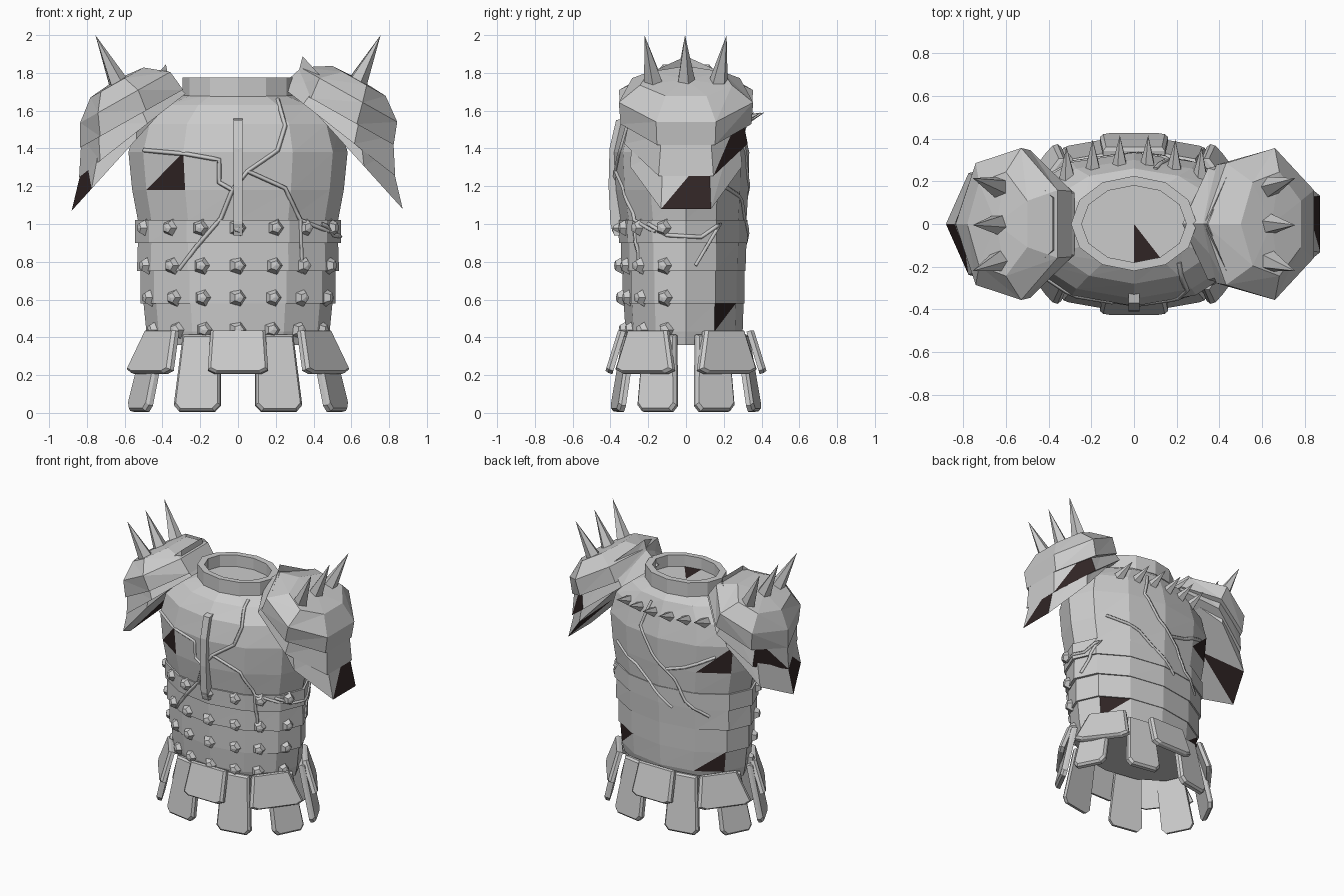
import bpy, bmesh, math
from mathutils import Vector as V
from mathutils.bvhtree import BVHTree

if "Cube" in bpy.data.objects:
    bpy.data.objects.remove(bpy.data.objects["Cube"])

DARK = bpy.data.materials.new("dark_scar")
DARK.diffuse_color = (0.03, 0.018, 0.018, 1)
DARK.use_nodes = True
DARK.node_tree.nodes["Principled BSDF"].inputs["Base Color"].default_value = DARK.diffuse_color
GREY = bpy.data.materials.new("grey_metal")
GREY.diffuse_color = (0.8, 0.8, 0.8, 1)
GREY.use_nodes = True
GREY.node_tree.nodes["Principled BSDF"].inputs["Base Color"].default_value = GREY.diffuse_color


def make(name, verts, faces, scars=()):
    """Mesh object; the face nearest to each scar point turns dark."""
    bm = bmesh.new()
    vs = [bm.verts.new(v) for v in verts]
    for f in faces:
        bm.faces.new([vs[i] for i in f])
    bmesh.ops.recalc_face_normals(bm, faces=bm.faces)
    for s in scars:
        min(bm.faces, key=lambda f: (f.calc_center_median() - V(s)).length).material_index = 1
    me = bpy.data.meshes.new(name)
    bm.to_mesh(me)
    bm.free()
    if scars:
        me.materials.append(GREY)
        me.materials.append(DARK)
    ob = bpy.data.objects.new(name, me)
    bpy.context.collection.objects.link(ob)
    return ob


def loft(name, rings, bottom=None, top=None, scars=()):
    n = len(rings[0])
    verts = [p for r in rings for p in r]
    faces = []
    for j in range(len(rings) - 1):
        for i in range(n):
            a, b = j * n + i, j * n + (i + 1) % n
            faces += [(a, b, b + n), (a, b + n, a + n)]
    for tip, start in ((bottom, 0), (top, (len(rings) - 1) * n)):
        if tip:
            verts.append(tip)
            faces += [(start + i, start + (i + 1) % n, len(verts) - 1) for i in range(n)]
    return make(name, verts, faces, scars)


def cone(name, base, tip, r1, r2=0.0, sides=5):
    base, tip = V(base), V(tip)
    d = tip - base
    q = d.to_track_quat('Z', 'Y')
    ring = lambda c, r: [c + q @ V((r * math.cos(k * math.tau / sides), r * math.sin(k * math.tau / sides), 0))
                         for k in range(sides)]
    if r2:
        return loft(name, [ring(base, r1), ring(tip, r2)], bottom=base, top=tip + d * 0.15)
    return loft(name, [ring(base, r1)], bottom=base, top=tip)


def oval(z, rx, yf, yb, n=12):
    out = []
    for k in range(n):
        a = k * math.tau / n
        s = math.sin(a)
        out.append(V((rx * math.cos(a), s * (yb if s > 0 else yf), z)))
    return out


# Torso: twelve-sided shell with stepped belly bands
prof = [(.36, .47, .30, .28), (.43, .485, .32, .30), (.58, .50, .33, .305), (.58, .515, .335, .31),
        (.75, .515, .335, .31), (.75, .535, .345, .315), (.90, .53, .345, .32), (.90, .545, .355, .325),
        (1.02, .545, .36, .325), (1.02, .53, .35, .32), (1.18, .56, .375, .33), (1.38, .58, .385, .335),
        (1.53, .54, .35, .30), (1.63, .42, .28, .26), (1.69, .27, .20, .20)]
torso = loft("torso", [oval(*p) for p in prof], bottom=V((0, 0, .36)), top=V((0, 0, 1.69)),
             scars=[(-.35, -.32, 1.25), (.04, -.12, 1.69), (.42, .2, .5), (-.42, .2, .5), (-.45, .2, 1.25)])
tree = BVHTree.FromPolygons([v.co for v in torso.data.vertices], [p.vertices for p in torso.data.polygons])


def hit(origin, target):
    o, t = V(origin), V(target)
    p, nrm, _, _ = tree.ray_cast(o, (t - o).normalized())
    return p, nrm


# Collar ring
loft("collar", [oval(1.67, .25, .185, .185), oval(1.67, .295, .22, .225), oval(1.775, .295, .22, .225),
                oval(1.775, .245, .18, .18), oval(1.68, .245, .18, .18)])

# Studs on the front of the belly bands
for z in (.44, .61, .78, .98):
    for deg in (-70, -43, -22, 0, 22, 43, 70):
        a = math.radians(deg)
        p, nrm = hit((1.1 * math.sin(a), -.72 * math.cos(a), z), (0, 0, z))
        nrm = V((nrm.x, nrm.y, 0)).normalized()
        cone("stud", p - nrm * .01, p + nrm * .03, .05, .027)

# Row of spikes across the upper back
for x in (-.31, -.19, -.065, .065, .19, .31):
    p, _ = hit((x, 2, 1.53), (x, 0, 1.53))
    cone("back_spike", p - V((0, .03, 0)), (x * 1.02, p.y + .125, 1.59), .042)

# Raised ridge down the middle of the chest
ridge = [(-.30, 1.565), (-.37, 1.55), (-.405, 1.4), (-.41, 1.2), (-.40, 1.0), (-.38, .94), (-.33, .94)]
loft("chest_ridge", [[V((-.025, y, z)) for y, z in ridge], [V((.025, y, z)) for y, z in ridge]],
     bottom=V((-.025, -.36, 1.25)), top=V((.025, -.36, 1.25)))


# Raised crack lines projected on the torso
def crack(pts, axis, side):
    path = []
    for (u0, z0), (u1, z1) in zip(pts, pts[1:]):
        for k in range(6):
            u, z = u0 + (u1 - u0) * k / 5, z0 + (z1 - z0) * k / 5
            o, t = ((u, 2 * side, z), (u, 0, z)) if axis == 'y' else ((2 * side, u, z), (0, u, z))
            p, _ = hit(o, t)
            if p:
                path.append(p)
    cu = bpy.data.curves.new("crack", 'CURVE')
    cu.dimensions = '3D'
    cu.bevel_depth, cu.bevel_resolution, cu.use_fill_caps = .012, 0, True
    sp = cu.splines.new('POLY')
    sp.points.add(len(path) - 1)
    for q, p in zip(sp.points, path):
        q.co = (*p, 1)
    bpy.context.collection.objects.link(bpy.data.objects.new("crack", cu))


for pts in ([(.21, 1.66), (.25, 1.52), (.21, 1.39), (.05, 1.28), (-.03, 1.18), (-.09, 1.03), (-.22, .88), (-.31, .76)],
            [(-.5, 1.39), (-.27, 1.37), (-.1, 1.34), (-.1, 1.22), (-.03, 1.18)],
            [(.05, 1.28), (.25, 1.19), (.33, 1.02), (.48, .96)], [(.33, 1.02), (.34, .74)]):
    crack(pts, 'y', -1)
for pts in ([(.1, 1.6), (.16, 1.42), (.05, 1.25), (-.12, 1.1), (-.2, .95), (-.35, .85)],
            [(.42, 1.2), (.2, 1.12), (.05, 1.0), (-.1, .88)], [(-.4, 1.3), (-.2, 1.2), (-.06, 1.16)]):
    crack(pts, 'y', 1)
crack([(-.2, 1.0), (-.1, .94), (.08, .93), (.18, 1.0), (.05, .78)], 'x', 1)


# Skirt flaps
def flap(top, bot, yaw, wt, wb, th=.04):
    top, bot = V(top), V(bot)
    side = V((-math.sin(yaw), math.cos(yaw), 0))
    nrm = side.cross(top - bot).normalized()
    if nrm.dot(V((math.cos(yaw), math.sin(yaw), 0))) < 0:
        nrm = -nrm
    outline = [(-wt / 2, 0), (wt / 2, 0), (wb / 2, .92), (wb * .38, 1), (-wb * .38, 1), (-wb / 2, .92)]
    back = [top.lerp(bot, v) + side * u for u, v in outline]
    mid = [p + nrm * th * .6 for p in back]
    front = [top.lerp(bot, .5 + (v - .5) * .94) + side * u * .9 + nrm * th for u, v in outline]
    verts = back + mid + front
    faces = [(5, 4, 3, 2, 1, 0), tuple(range(12, 18))]
    faces += [(j + i, j + (i + 1) % 6, j + 6 + (i + 1) % 6, j + 6 + i) for j in (0, 6) for i in range(6)]
    make("skirt_flap", verts, faces)


for sy in (-1, 1):
    flap((0, sy * .32, .43), (0, sy * .39, .205), sy * math.pi / 2, .29, .32)
    for sx in (-1, 1):
        def put(tx, ty, zt, bx, by, zb, deg, wt, wb):
            yaw = math.atan2(sy * math.sin(math.radians(deg)), sx * math.cos(math.radians(deg)))
            flap((sx * tx, sy * ty, zt), (sx * bx, sy * by, zb), yaw, wt, wb)
        put(.19, .28, .41, .215, .345, .005, 80, .20, .25)
        put(.42, .13, .41, .51, .145, .005, 27, .19, .23)
        put(.39, .19, .43, .46, .21, .205, 37, .26, .38)


# Shoulder guards: three stacked seven-sided shells and three spikes
def shoulder(s):
    phase = math.tau / 14 if s > 0 else 0
    angles = [phase + k * math.tau / 7 for k in range(7)]

    def shell(name, c, t, rings, scars=(), peak=None):
        """rings: radius along the slope, radius in y, height, shift along the slope"""
        c, t = V(c), V(t).normalized()
        n = V((-t.y, t.x))
        loops = []
        for r, ry, h, shift in rings:
            pts = [c + t * (r * math.cos(a) + shift) + n * h for a in angles]
            loops.append([V((s * p.x, ry * math.sin(a), p.y)) for p, a in zip(pts, angles)])
        top = V((s * peak[0], 0, peak[1])) if peak else None
        loft(name, loops, bottom=V((s * c.x, 0, c.y)), top=top, scars=scars)

    k = 1 if s > 0 else .93
    shell("shoulder_dome", (.565 if s > 0 else .55, 1.565), (.87, -.49),
          ((.33, .355, 0, 0), (.31 * k, .365, .115, -.025), (.17, .25, .205, -.02)), peak=(.645, 1.765))
    shell("upper_shoulder_plate", (.545, 1.48), (.79, -.62),
          ((.405 * k, .335, 0, 0), (.317 * k, .30, .16, -.06)), scars=[(s * .72, .28, 1.38)])
    shell("lower_shoulder_plate", (.60, 1.38), (.67, -.74),
          ((.45 * k, .305, 0, 0), (.36 * k, .28, .15, -.19)), scars=[(s * .86, -.04, 1.2), (s * .75, .1, 1.2)])
    for y0, y1 in ((-.16, -.22), (0, -.005), (.16, .215)):
        cone("shoulder_spike", (s * .60, y0, 1.68), (s * .755, y1, 2.0), .066)


shoulder(1)
shoulder(-1)
